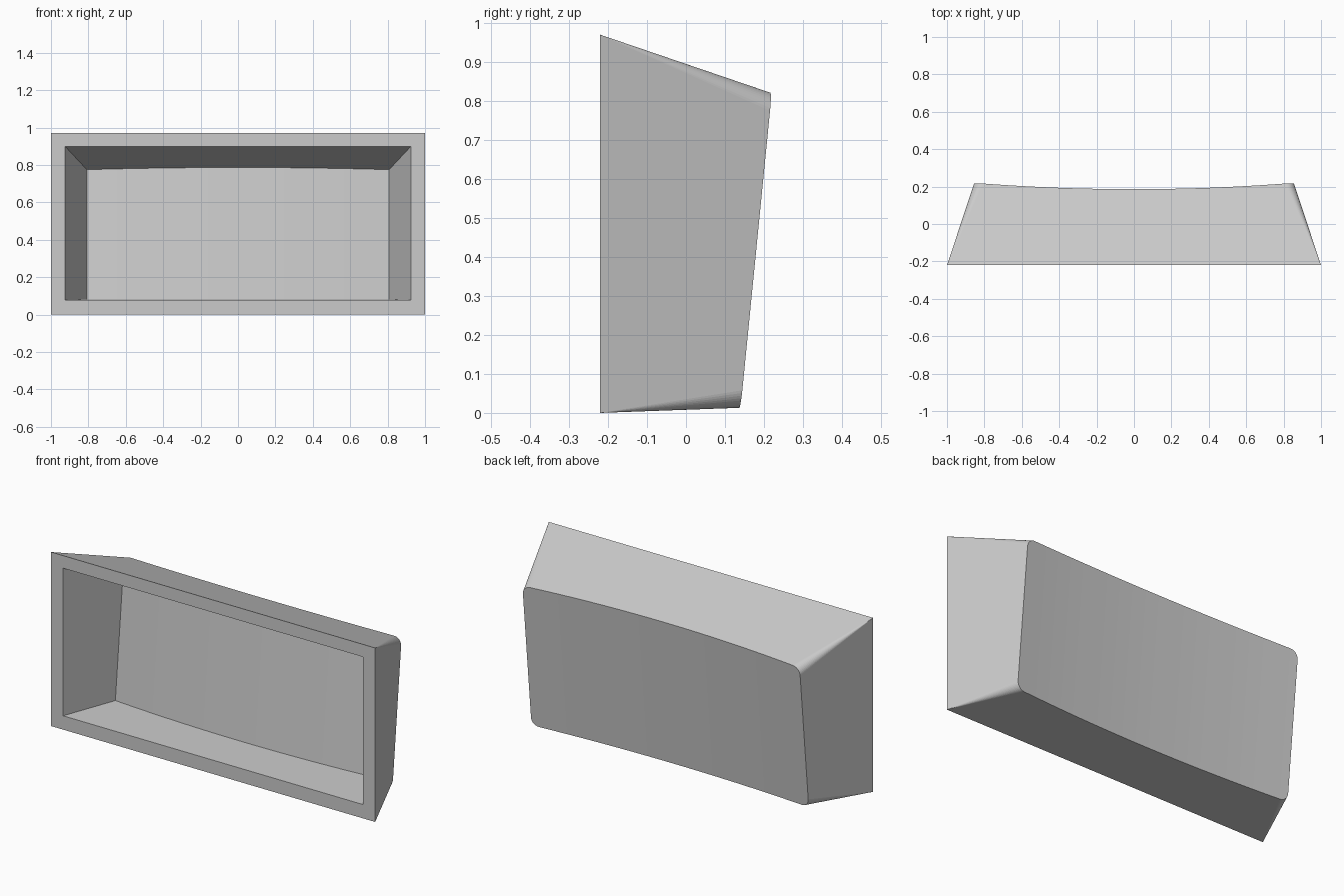
import bpy, bmesh, math

if "Cube" in bpy.data.objects:
    bpy.data.objects.remove(bpy.data.objects["Cube"], do_unlink=True)

FRONT = -0.22      # y of the open front
MID, ARC = 20, 10  # columns across the middle and in each corner

grey = bpy.data.materials.new("light grey")
grey.use_nodes = True
grey.diffuse_color = (0.6, 0.6, 0.6, 1)
grey.node_tree.nodes["Principled BSDF"].inputs["Base Color"].default_value = (0.6, 0.6, 0.6, 1)


def back_columns(half, radius):
    """(x, height lost to the rounded corner, position along the front edge)"""
    flat = half - radius
    arc = [math.pi / 2 * i / ARC for i in range(ARC)]
    right = [(flat + radius * math.cos(a), radius * (1 - math.sin(a)), 1) for a in arc]
    left = [(-x, d, -1) for x, d, s in right]
    middle = [(flat * s, 0, s) for s in (2 * i / MID - 1 for i in range(MID + 1))]
    return left + middle + right[::-1]


def shell(bm, front_half, front_low, front_high, half, radius, low, high, depth):
    """Walls tapering from a sharp front rectangle to a hollowed, leaning back."""
    def back_y(x, z):
        lean = (z - 0.013) / 0.807
        return 0.14 + 0.08 * lean - 0.035 * (1 - (x / half) ** 2) - depth

    slope = (front_high - high) / (back_y(half, high) - FRONT)
    cols = []
    for x, drop, s in back_columns(half, radius):
        # the top edge of the back stays on the sloping roof
        top = high
        for _ in range(4):
            top = front_high - slope * (back_y(x, top) - FRONT)
        top -= drop
        bottom = low + drop
        points = [(s * front_half, FRONT, front_low), (x, back_y(x, bottom), bottom),
                  (x, back_y(x, top), top), (s * front_half, FRONT, front_high)]
        cols.append([bm.verts.new(p) for p in points])
    for a, b in zip(cols, cols[1:]):
        for k in range(3):      # floor, back, roof
            bm.faces.new((a[k], b[k], b[k + 1], a[k + 1]))
    for end in (cols[0], cols[-1]):
        bm.faces.new(end)       # side walls
    return cols


bm = bmesh.new()
outer = shell(bm, 1.0, 0.0, 0.97, 0.855, 0.045, 0.013, 0.82, 0.0)
inner = shell(bm, 0.925, 0.077, 0.9, 0.808, 0.0, 0.081, 0.775, 0.073)

# Front rim joining both shells
for k in (0, 3):
    for i in range(len(outer) - 1):
        bm.faces.new((outer[i][k], outer[i + 1][k], inner[i + 1][k], inner[i][k]))
for i in (0, -1):
    bm.faces.new((outer[i][0], inner[i][0], inner[i][3], outer[i][3]))

# Merge the repeated corner points and tidy
bmesh.ops.remove_doubles(bm, verts=bm.verts[:], dist=0.0001)
bmesh.ops.dissolve_degenerate(bm, edges=bm.edges[:], dist=0.0001)
bmesh.ops.recalc_face_normals(bm, faces=bm.faces[:])

mesh = bpy.data.meshes.new("open_housing")
bm.to_mesh(mesh)
bm.free()
mesh.materials.append(grey)
housing = bpy.data.objects.new("open_housing", mesh)
bpy.context.collection.objects.link(housing)
